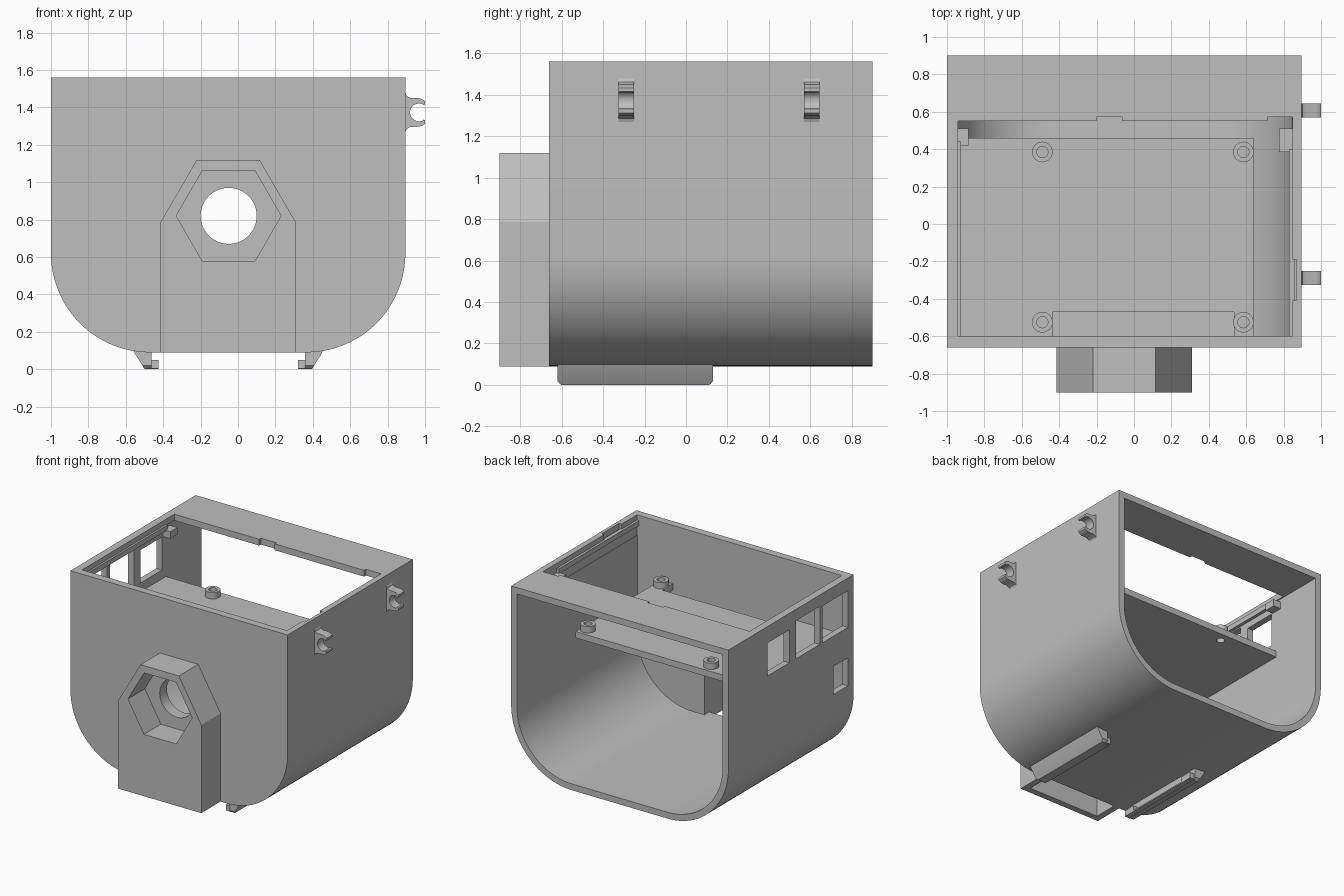
import bpy, bmesh, math

cube = bpy.data.objects.get("Cube")
if cube:
    bpy.data.objects.remove(cube, do_unlink=True)

grey = bpy.data.materials.new("plain_grey")
grey.use_nodes = True
GREY = (0.52, 0.52, 0.52, 1)
grey.diffuse_color = GREY
grey.node_tree.nodes["Principled BSDF"].inputs["Base Color"].default_value = GREY

AXES = {"x": lambda u, v, t: (t, u, v),
        "y": lambda u, v, t: (u, t, v),
        "z": lambda u, v, t: (u, v, t)}


def prism(name, pts, axis, lo, hi):
    """Extrude a 2D outline along an axis."""
    bm = bmesh.new()
    face = bm.faces.new([bm.verts.new(AXES[axis](u, v, lo)) for u, v in pts])
    out = bmesh.ops.extrude_face_region(bm, geom=[face])
    moved = [g for g in out["geom"] if isinstance(g, bmesh.types.BMVert)]
    bmesh.ops.translate(bm, verts=moved, vec=AXES[axis](0, 0, hi - lo))
    bmesh.ops.recalc_face_normals(bm, faces=bm.faces)
    mesh = bpy.data.meshes.new(name)
    bm.to_mesh(mesh)
    bm.free()
    mesh.materials.append(grey)
    ob = bpy.data.objects.new(name, mesh)
    bpy.context.collection.objects.link(ob)
    return ob


def box(name, x, y, z):
    return prism(name, [(x[0], y[0]), (x[1], y[0]), (x[1], y[1]), (x[0], y[1])], "z", *z)


def arc(cx, cy, r, a0, a1, n):
    return [(cx + r * math.cos(math.radians(a0 + (a1 - a0) * i / n)),
             cy + r * math.sin(math.radians(a0 + (a1 - a0) * i / n))) for i in range(n + 1)]


def ring(cx, cy, r, n=32):
    return arc(cx, cy, r, 0, 360, n)[:-1]


def cut(ob, *cutters):
    """Subtract each cutter, then delete it."""
    bpy.context.view_layer.objects.active = ob
    for c in cutters:
        mod = ob.modifiers.new("cut", "BOOLEAN")
        mod.operation, mod.solver, mod.object = "DIFFERENCE", "EXACT", c
        bpy.ops.object.modifier_apply(modifier=mod.name)
        bpy.data.objects.remove(c, do_unlink=True)
    return ob


def tub(x0, x1, z0, z1, r):
    """Outline with square top and round bottom corners."""
    return ([(x0, z1)] + arc(x0 + r, z0 + r, r, 180, 270, 24)
            + arc(x1 - r, z0 + r, r, 270, 360, 24) + [(x1, z1)])


MID = -0.052          # centre line of the body in x
HOLE = (-0.05, 0.82)  # shaft hole centre in x, z

# Main shell: open back, open top in front of a rear strip
shell = prism("shell", tub(-1, 0.895, 0.09, 1.56, 0.53), "y", -0.66, 0.9)
cut(shell,
    prism("c", tub(-0.95, 0.845, 0.14, 1.51, 0.48), "y", -0.6, 1.0),
    box("c", (-0.94, 0.848), (-0.6, 0.55), (1.4, 1.7)),
    box("c", (-0.2, -0.065), (0.5, 0.572), (1.4, 1.7)),
    box("c", (0.715, 0.848), (0.5, 0.572), (1.4, 1.7)),
    box("c", (0.8, 0.87), (-0.41, -0.19), (1.5, 1.7)),
    box("c", (-0.365, 0.26), (-0.8, -0.55), (0.14, 0.53)),
    prism("c", ring(*HOLE, 0.15, 48), "y", -0.8, -0.5))

# Side windows
for y0, y1, z0, z1 in [(0.14, 0.41, 1.17, 1.43), (-0.24, 0.06, 1.17, 1.47),
                       (-0.59, -0.275, 1.17, 1.46), (-0.59, -0.41, 0.71, 0.93)]:
    cut(shell, box("c", (-1.1, -0.9), (y0, y1), (z0, z1)))

# Front boss with hexagonal pocket, shaft hole and hollow, open base
boss = prism("front_boss", [(-0.415, 0.09), (0.31, 0.09), (0.31, 0.785),
                            (0.115, 1.12), (-0.22, 1.12), (-0.415, 0.785)], "y", -0.9, -0.655)
cut(boss,
    box("c", (-0.365, 0.26), (-0.85, -0.5), (0, 0.53)),
    prism("c", ring(*HOLE, 0.28, 6), "y", -1, -0.69),
    prism("c", ring(*HOLE, 0.15, 48), "y", -1, -0.5))

# Inner shelf with connector cutout and four standoffs
posts = [(x, y) for x in (-0.49, 0.585) for y in (-0.525, 0.385)]
shelf = box("shelf", (-0.96, 0.64), (-0.61, 0.46), (1.05, 1.1))
cut(shelf, box("c", (-0.435, 0.535), (-0.7, -0.47), (1, 1.2)))
for x, y in posts:
    cut(shelf, prism("c", ring(x, y, 0.03, 24), "z", 1, 1.2))
    cut(prism("standoff", ring(x, y, 0.055), "z", 1.09, 1.15),
        prism("c", ring(x, y, 0.03, 24), "z", 1, 1.2))

# Lid ledges and tabs inside the top opening
box("left_ledge", (0.83, 0.86), (-0.61, 0.4), (1.48, 1.52))
box("right_ledge", (-0.96, -0.925), (-0.61, 0.44), (1.48, 1.52))
box("left_tab", (0.775, 0.86), (0.385, 0.51), (1.43, 1.485))
box("right_tab", (-0.96, -0.885), (0.42, 0.51), (1.43, 1.485))

# Cable clips on the left wall
CZ = 1.373
upper = [(0.88, 0.105), (0.895, 0.105), (0.902, 0.088), (0.92, 0.078),
         (0.97, 0.076), (0.99, 0.068), (1.0, 0.06), (1.0, 0.042), (0.988, 0.038)]
clip = ([(x, CZ + z) for x, z in upper] + arc(0.968, CZ, 0.048, 62, 298, 20)
        + [(x, CZ - z) for x, z in reversed(upper)])
for y in (-0.325, 0.57):
    prism("cable_clip", clip, "y", y, y + 0.073)

# Hooked mounting rails under the floor, mirrored about the centre line
for side, s in (("left", 1), ("right", -1)):
    foot = [(0.51, 0.11), (0.5, 0.085), (0.447, 0), (0.41, 0), (0.41, 0.11)]
    # rail body, with its lower end corners rounded by a side outline
    body = prism(side + "_rail", [(MID + s * x, z) for x, z in foot], "y", -0.62, 0.13)
    for y, d in ((-0.62, 1), (0.13, -1)):
        cut(body, prism("c", [(y - d * 0.01, -0.01), (y + d * 0.03, -0.01),
                              (y + d * 0.009, 0.009), (y - d * 0.01, 0.03)], "x", -1, 1))
    xs = sorted((MID + s * 0.373, MID + s * 0.42))
    box(side + "_rail_lip", xs, (-0.59, 0.1), (0.002, 0.012))
    for y in (-0.61, 0.02):
        box(side + "_rail_hook", xs, (y, y + 0.1), (0.004, 0.05))

# Smooth the curved surfaces, keep edges sharp
for ob in bpy.context.scene.objects:
    ob.select_set(ob.type == "MESH")
bpy.context.view_layer.objects.active = shell
bpy.ops.object.shade_smooth_by_angle(angle=math.radians(30))
